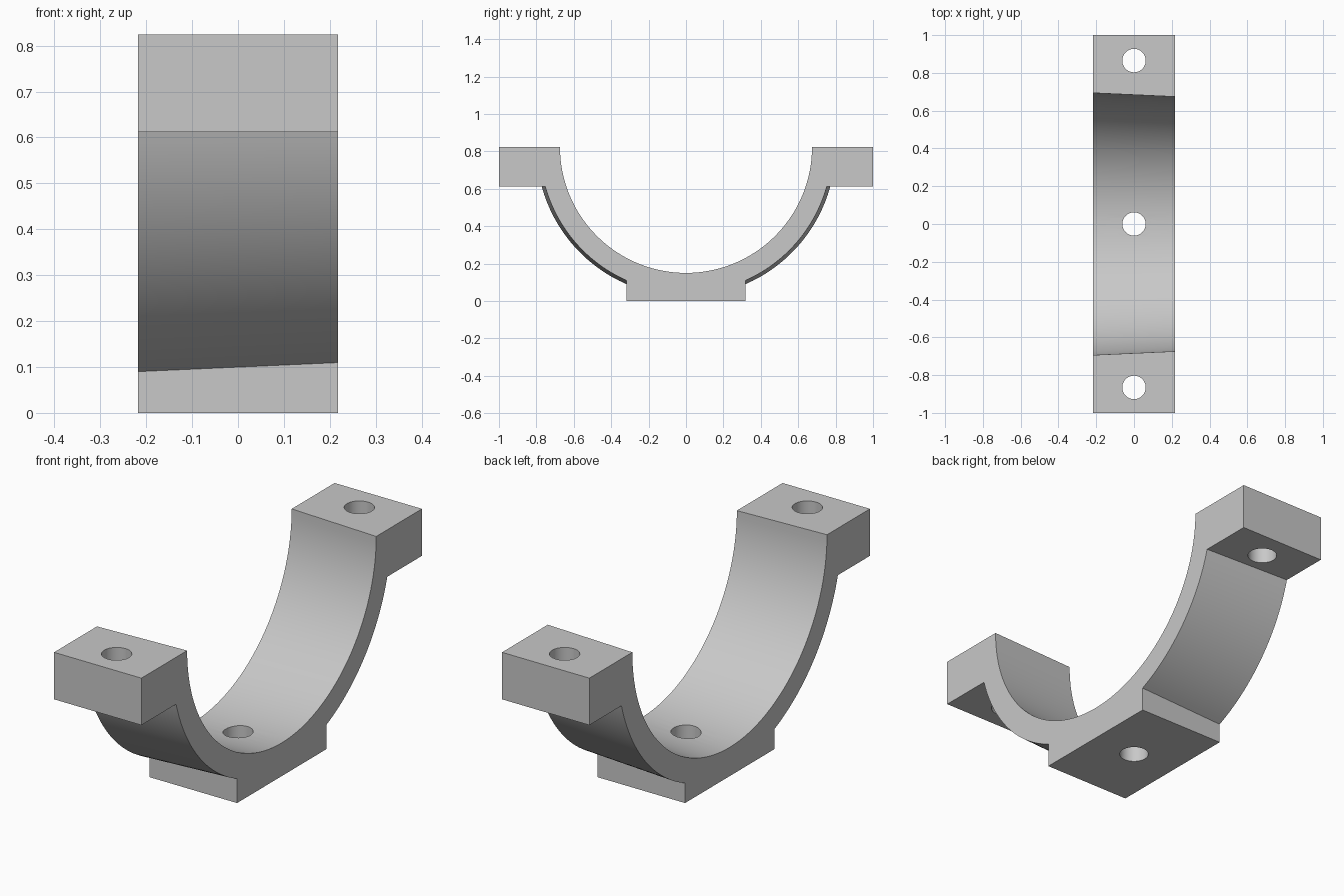
import bpy, bmesh
from math import sin, cos, asin, acos, pi

cube = bpy.data.objects.get("Cube")
if cube:
    bpy.data.objects.remove(cube, do_unlink=True)

HALF_WIDTH, TOP, LUG_BOTTOM = 0.218, 0.824, 0.612
BASE_HALF, HOLE_RADIUS, HOLE_Y = 0.318, 0.062, 0.865
STEPS = 64

grey = bpy.data.materials.new("light grey")
grey.use_nodes = True
grey.diffuse_color = (0.58, 0.58, 0.58, 1)
grey.node_tree.nodes["Principled BSDF"].inputs["Base Color"].default_value = grey.diffuse_color


def arc(radius, start, end, steps):
    """Points (y, z) around the bore centre; the angle is measured down from +y."""
    angles = [start + (end - start) * i / steps for i in range(steps + 1)]
    return [(radius * cos(a), TOP - radius * sin(a)) for a in angles]


def section(inner, outer):
    """Outline of the saddle: bore, lugs, outer arcs and foot."""
    lug_angle = asin((TOP - LUG_BOTTOM) / outer)
    foot_angle = acos(BASE_HALF / outer)
    right = [(1, TOP), (1, LUG_BOTTOM)]
    right += arc(outer, lug_angle, foot_angle, STEPS // 2)
    right.append((BASE_HALF, 0))
    left = [(-y, z) for y, z in reversed(right)]
    return right + left + arc(inner, pi, 0, STEPS)


# Saddle body, tapering slightly from one side to the other
bm = bmesh.new()
ends = []
for x, inner, outer in ((-HALF_WIDTH, 0.694, 0.800), (HALF_WIDTH, 0.674, 0.782)):
    ends.append([bm.verts.new((x, y, z)) for y, z in section(inner, outer)])
a, b = ends
for i in range(len(a)):
    j = (i + 1) % len(a)
    bm.faces.new((a[i], a[j], b[j], b[i]))
bm.faces.new(a)
bm.faces.new(b)
bmesh.ops.recalc_face_normals(bm, faces=bm.faces)
mesh = bpy.data.meshes.new("clamp_saddle")
bm.to_mesh(mesh)
bm.free()
mesh.materials.append(grey)
saddle = bpy.data.objects.new("clamp_saddle", mesh)
bpy.context.collection.objects.link(saddle)

# Bolt holes through both lugs and the foot
for y in (-HOLE_Y, 0, HOLE_Y):
    bpy.ops.mesh.primitive_cylinder_add(vertices=48, radius=HOLE_RADIUS, depth=3, location=(0, y, 0.5))
    cutter = bpy.context.object
    cutter.name = "hole_cutter"
    cutter.hide_render = True
    cutter.data.materials.append(grey)
    bpy.context.view_layer.objects.active = saddle
    cut = saddle.modifiers.new("bolt_hole", "BOOLEAN")
    cut.operation = "DIFFERENCE"
    cut.solver = "EXACT"
    cut.object = cutter
    bpy.ops.object.modifier_apply(modifier=cut.name)
    bpy.data.objects.remove(cutter, do_unlink=True)

# Smooth bore and holes, crisp corners
bpy.ops.object.select_all(action="DESELECT")
saddle.select_set(True)
bpy.context.view_layer.objects.active = saddle
bpy.ops.object.shade_smooth_by_angle(angle=pi / 8)
